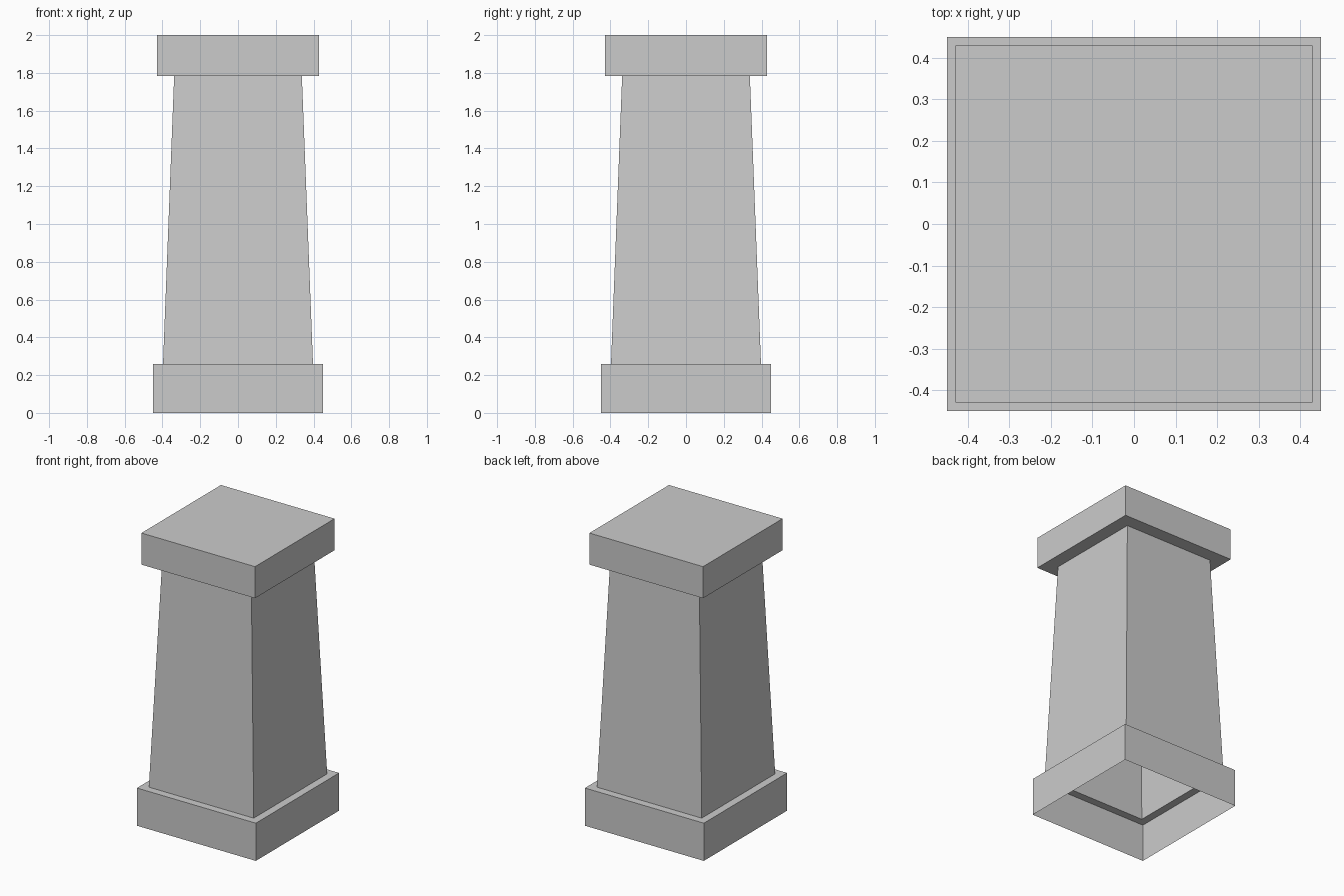
import bpy, bmesh

if "Cube" in bpy.data.objects:
    bpy.data.objects.remove(bpy.data.objects["Cube"])


def square_shell(name, rings, close_top=False):
    """Thin four-sided shell through (half_width, z) rings, open at the bottom."""
    bm = bmesh.new()
    loops = [[bm.verts.new((sx * h, sy * h, z))
              for sx, sy in ((-1, -1), (1, -1), (1, 1), (-1, 1))]
             for h, z in rings]
    for a, b in zip(loops, loops[1:]):
        for i in range(4):
            j = (i + 1) % 4
            bm.faces.new((a[i], a[j], b[j], b[i]))
    if close_top:
        bm.faces.new(loops[-1])
    mesh = bpy.data.meshes.new(name)
    bm.to_mesh(mesh)
    bm.free()
    obj = bpy.data.objects.new(name, mesh)
    bpy.context.collection.objects.link(obj)
    return obj


BASE_TOP, CAP_BOTTOM = 0.258, 1.784
SHAFT_LOW, SHAFT_HIGH = 0.397, 0.338

# Plinth: hollow walls and the ledge around the shaft
square_shell("plinth", [(0.45, 0), (0.45, BASE_TOP), (SHAFT_LOW, BASE_TOP)])

# Tapered shaft, hollow
square_shell("shaft", [(SHAFT_LOW, BASE_TOP), (SHAFT_HIGH, CAP_BOTTOM)])

# Cap slab: overhanging underside, walls and flat top
square_shell("cap", [(SHAFT_HIGH, CAP_BOTTOM), (0.43, CAP_BOTTOM), (0.43, 2.0)],
             close_top=True)
